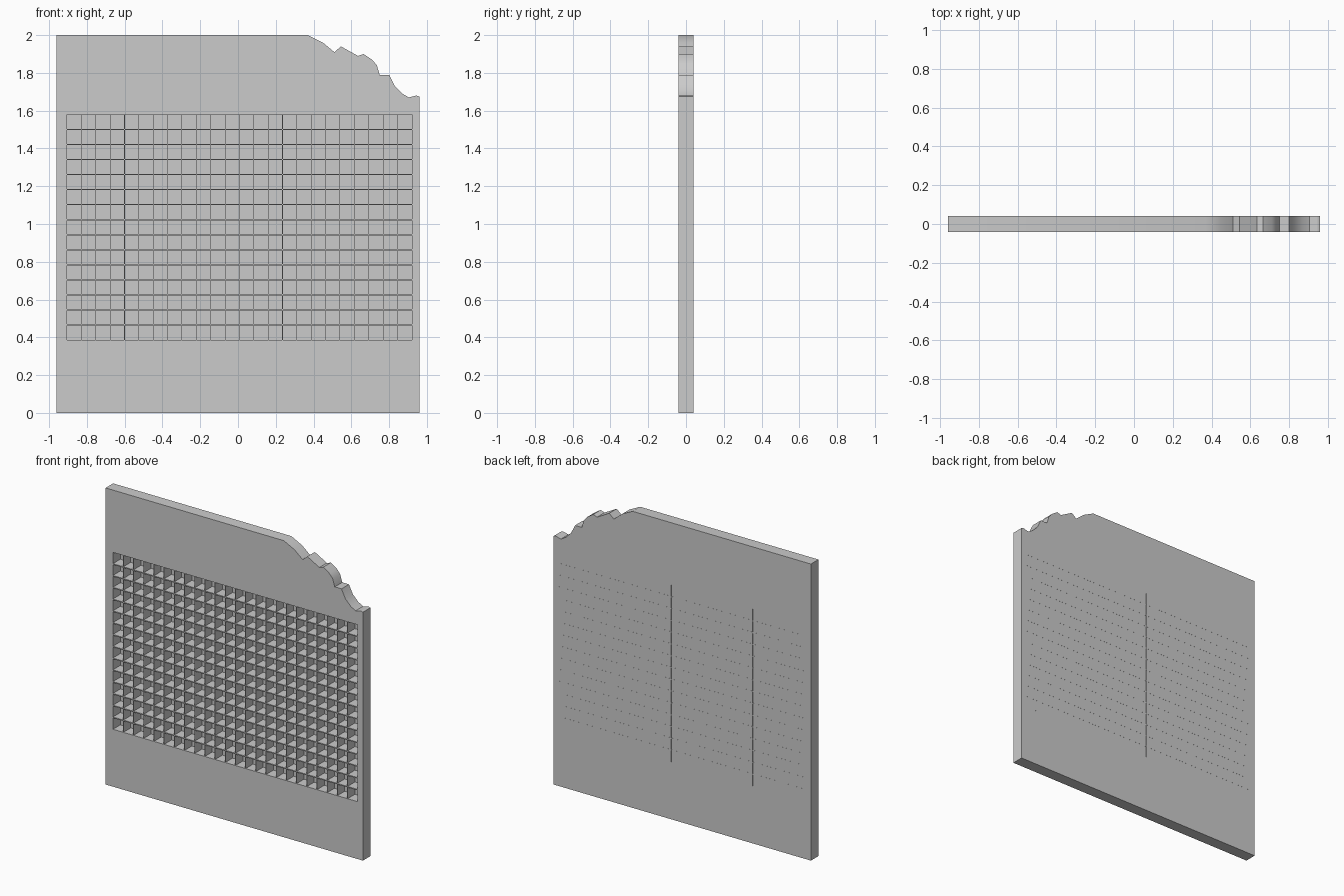
import bpy, bmesh

if "Cube" in bpy.data.objects:
    bpy.data.objects.remove(bpy.data.objects["Cube"])

T = 0.04                                  # half thickness of the slab
X0, X1, Z0, Z1 = -0.905, 0.92, 0.387, 1.58  # grid window
COLS, ROWS = 24, 15


def make_object(name, bm):
    bmesh.ops.recalc_face_normals(bm, faces=bm.faces)
    mesh = bpy.data.meshes.new(name)
    bm.to_mesh(mesh)
    bm.free()
    ob = bpy.data.objects.new(name, mesh)
    bpy.context.collection.objects.link(ob)
    return ob


def add_box(bm, lo, hi):
    verts = bmesh.ops.create_cube(bm, size=1)["verts"]
    for v in verts:
        for i in range(3):
            v.co[i] = lo[i] if v.co[i] < 0 else hi[i]


# Slab with a broken upper right corner
outline = [(-0.96, 0), (0.96, 0), (0.96, 1.675), (0.945, 1.68), (0.905, 1.67),
           (0.87, 1.69), (0.83, 1.73), (0.80, 1.79), (0.75, 1.79),
           (0.735, 1.84), (0.71, 1.87), (0.665, 1.90), (0.635, 1.89),
           (0.545, 1.94), (0.51, 1.91), (0.45, 1.96), (0.37, 2), (-0.96, 2)]
bm = bmesh.new()
face = bm.faces.new([bm.verts.new((x, -T, z)) for x, z in outline])
ext = bmesh.ops.extrude_face_region(bm, geom=[face])["geom"]
bmesh.ops.translate(bm, vec=(0, 2 * T, 0),
                    verts=[g for g in ext if isinstance(g, bmesh.types.BMVert)])
slab = make_object("slab", bm)

# Recess behind the grid, leaving a thin back skin
bm = bmesh.new()
add_box(bm, (X0, -T - 0.1, Z0), (X1, T - 0.002, Z1))
cutter = make_object("recess_cutter", bm)
cutter.hide_render = True
mod = slab.modifiers.new("recess", 'BOOLEAN')
mod.operation = 'DIFFERENCE'
mod.solver = 'EXACT'
mod.object = cutter
bpy.context.view_layer.objects.active = slab
slab.select_set(True)
bpy.ops.object.modifier_apply(modifier=mod.name)
bpy.ops.object.shade_smooth_by_angle()
bpy.data.objects.remove(cutter)

# Upright dividers, just proud of the back so they show as fine lines
bm = bmesh.new()
w = 0.0015
for i in range(1, COLS):
    x = X0 + (X1 - X0) * i / COLS
    add_box(bm, (x - w, -T, Z0), (x + w, T + 0.0004, Z1))
make_object("upright_dividers", bm)

# Level shelves
bm = bmesh.new()
h = 0.0035
for j in range(1, ROWS):
    z = Z0 + (Z1 - Z0) * j / ROWS
    add_box(bm, (X0, -T, z - h), (X1, T + 0.0005, z + h))
make_object("shelves", bm)
